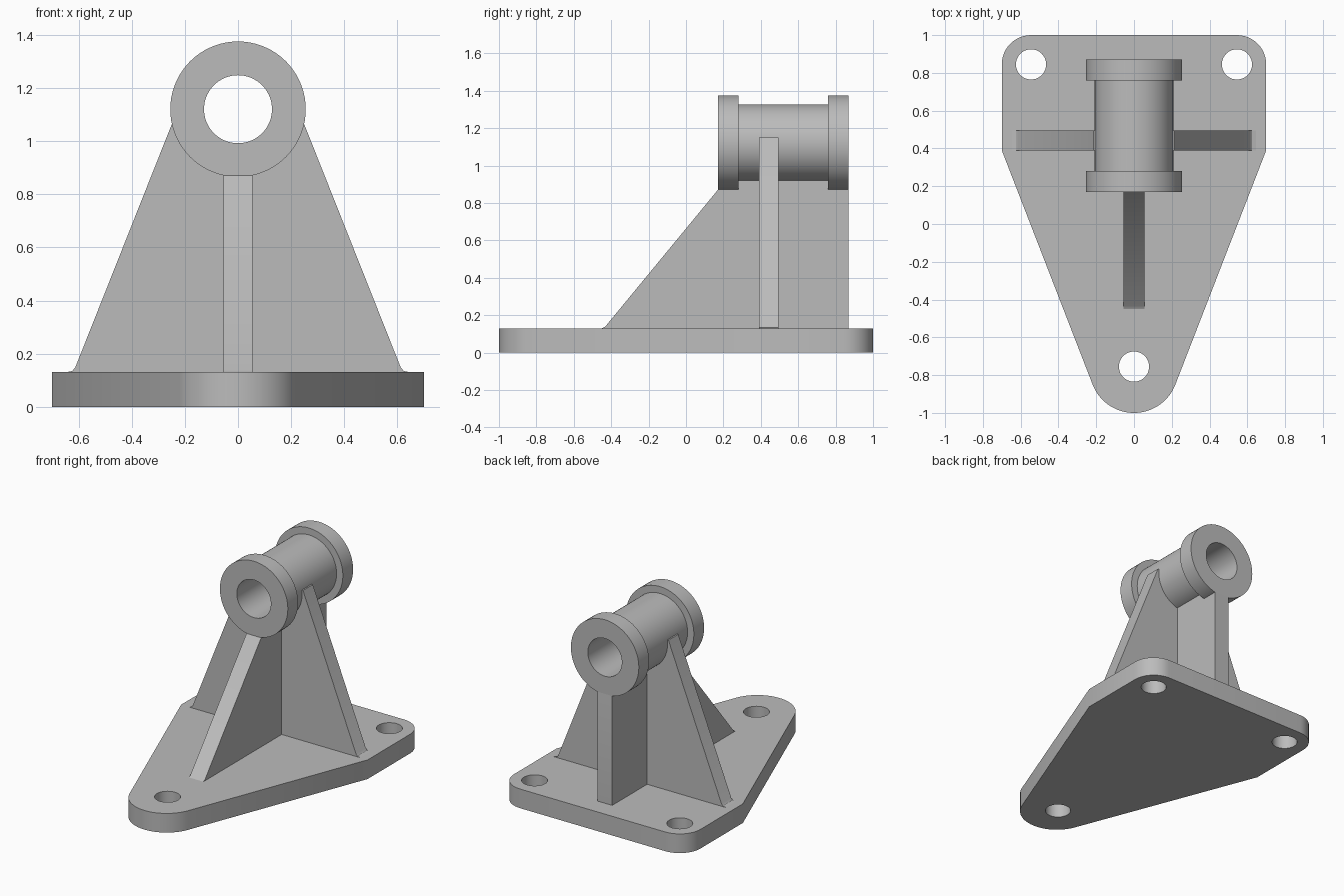
import bpy, bmesh
from math import sin, cos, pi, radians

if "Cube" in bpy.data.objects:
    bpy.data.objects.remove(bpy.data.objects["Cube"], do_unlink=True)

grey = bpy.data.materials.new("plain grey")
grey.use_nodes = True
grey.diffuse_color = (0.5, 0.5, 0.5, 1)
grey.node_tree.nodes["Principled BSDF"].inputs["Base Color"].default_value = (0.5, 0.5, 0.5, 1)


def finish(name, bm):
    """Turn a bmesh into a shaded grey object."""
    bmesh.ops.recalc_face_normals(bm, faces=bm.faces[:])
    mesh = bpy.data.meshes.new(name)
    bm.to_mesh(mesh)
    bm.free()
    mesh.materials.append(grey)
    obj = bpy.data.objects.new(name, mesh)
    bpy.context.collection.objects.link(obj)
    bpy.ops.object.select_all(action='DESELECT')
    bpy.context.view_layer.objects.active = obj
    obj.select_set(True)
    bpy.ops.object.shade_smooth_by_angle(angle=radians(30))
    return obj


def arc(cx, cy, r, start, end, steps):
    angles = [radians(start + (end - start) * i / steps) for i in range(steps + 1)]
    return [(cx + r * cos(a), cy + r * sin(a)) for a in angles]


def prism(name, loops, low, high, place):
    """Extrude an outline (plus hole loops) between two depths."""
    bm = bmesh.new()
    caps = [[], []]
    sides = []
    for loop in loops:
        n = len(loop)
        rings = [[bm.verts.new(place(u, v, d)) for u, v in loop] for d in (low, high)]
        for ring, cap in zip(rings, caps):
            cap += [bm.edges.new((ring[i], ring[(i + 1) % n])) for i in range(n)]
        for i in range(n):
            j = (i + 1) % n
            sides.append((rings[0][i], rings[0][j], rings[1][j], rings[1][i]))
    for cap in caps:
        bmesh.ops.triangle_fill(bm, edges=cap, use_beauty=True)
    for quad in sides:
        bm.faces.new(quad)
    return finish(name, bm)


def mirrored(half):
    return half + [(-u, v) for u, v in reversed(half)]


# Base plate: rounded back corners, tapering to a round nose, three bolt holes
plate_top = 0.13
corner_x, corner_y, nose_y, hole_r = 0.545, 0.845, -0.765, 0.08
half = arc(0, nose_y, 0.235, -90, -21.2, 16)[1:]
half += [(0.70, 0.39)] + arc(corner_x, corner_y, 0.155, 0, 90, 12)
outline = [(0, -1.0)] + mirrored(half)
holes = [arc(x, y, hole_r, 0, 360, 40)[:-1]
         for x, y in ((corner_x, corner_y), (-corner_x, corner_y), (0, -0.755))]
prism("base_plate", [outline] + holes, 0, plate_top, lambda u, v, d: (u, v, d))

# Side ribs: one tapered web across the plate, with small flared feet
web = [(0.645, plate_top), (0.624, 0.135), (0.613, 0.147), (0.215, 1.15),
       (0.17, 1.15), (0.17, 1.08), (0.1, 0.95)]
prism("side_ribs", [mirrored(web)], 0.39, 0.495, lambda u, v, d: (u, d, v))

# Long rib: sloping front, upright back, tucked under the bearing tube
spine = [(-0.45, plate_top), (-0.433, 0.138), (0.17, 0.87), (0.18, 0.93),
         (0.86, 0.93), (0.87, 0.872), (0.87, plate_top)]
prism("long_rib", [spine], -0.055, 0.055, lambda u, v, d: (d, u, v))

# Bearing tube: flanged sleeve turned around a horizontal axis
axis_z, bore, sleeve, flange = 1.12, 0.128, 0.208, 0.255
section = [(bore, 0.17), (flange, 0.17), (flange, 0.28), (sleeve, 0.28),
           (sleeve, 0.76), (flange, 0.76), (flange, 0.87), (bore, 0.87)]
steps = 72
bm = bmesh.new()
rings = [[bm.verts.new((r * cos(2 * pi * i / steps), y, axis_z + r * sin(2 * pi * i / steps)))
          for i in range(steps)] for r, y in section]
for k, ring in enumerate(rings):
    after = rings[(k + 1) % len(rings)]
    for i in range(steps):
        j = (i + 1) % steps
        bm.faces.new((ring[i], ring[j], after[j], after[i]))
finish("bearing_tube", bm)
